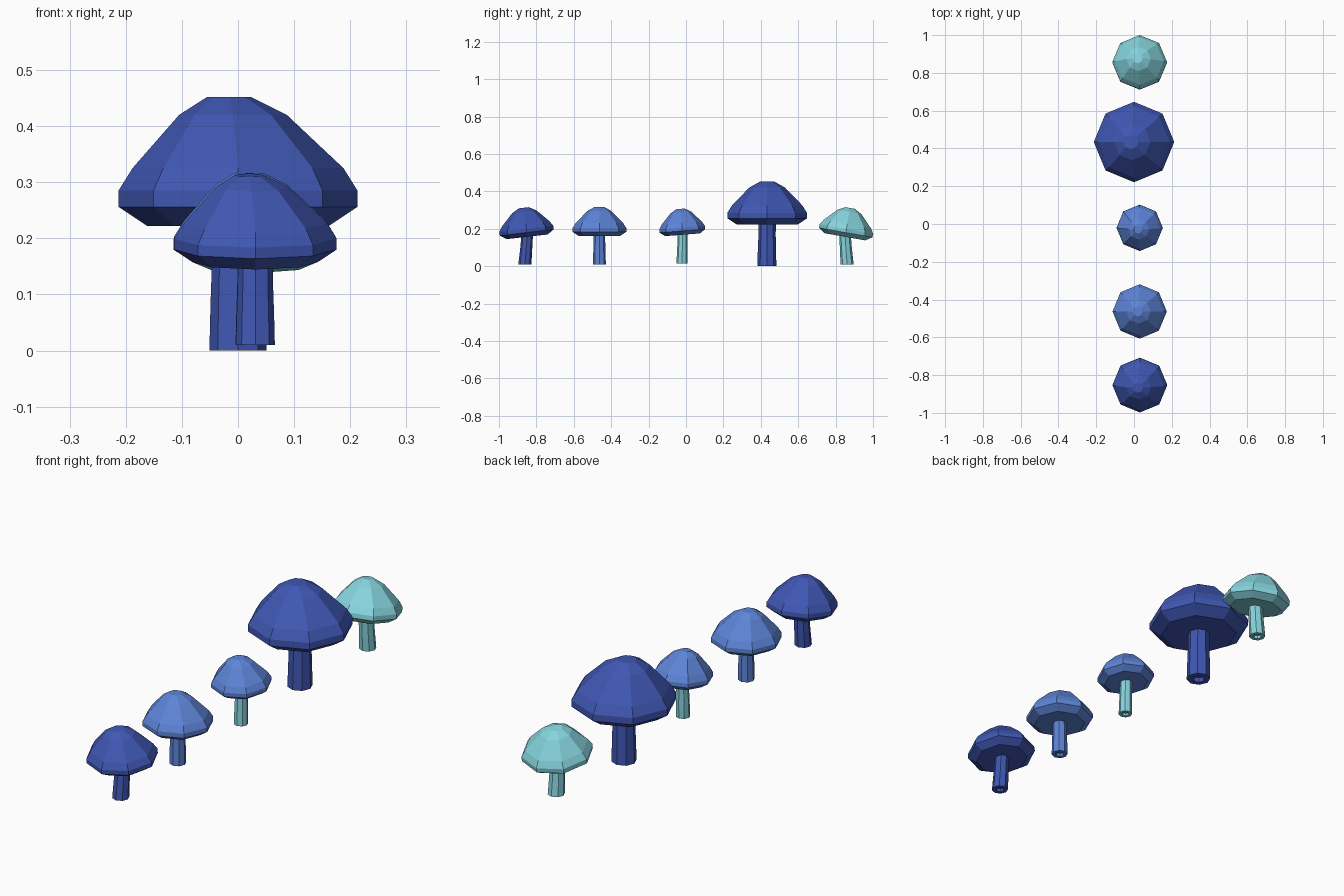
import bpy, bmesh, math
from mathutils import Matrix, Vector

if "Cube" in bpy.data.objects:
    bpy.data.objects.remove(bpy.data.objects["Cube"])


def material(name, rgb):
    m = bpy.data.materials.new(name)
    m.diffuse_color = (*rgb, 1)
    m.use_nodes = True
    m.node_tree.nodes["Principled BSDF"].inputs["Base Color"].default_value = m.diffuse_color
    return m


DARK = material("deep_blue", (0.05, 0.095, 0.45))
LIGHT = material("light_blue", (0.11, 0.23, 0.68))
TEAL = material("teal", (0.24, 0.66, 0.73))


def rings_object(name, rings, mat, matrix=Matrix()):
    """Skin eight-sided rings given as (x, y, z, radius); both ends are closed."""
    bm = bmesh.new()
    loops = []
    for x, y, z, r in rings:
        loops.append([bm.verts.new(matrix @ Vector((
            x + r * math.cos(k * math.pi / 4),
            y + r * math.sin(k * math.pi / 4), z))) for k in range(8)])
    for a, b in zip(loops, loops[1:]):
        for k in range(8):
            n = (k + 1) % 8
            bm.faces.new((a[k], a[n], b[n], b[k]))
    bm.faces.new(loops[0][::-1])
    bm.faces.new(loops[-1])
    bmesh.ops.recalc_face_normals(bm, faces=bm.faces)
    mesh = bpy.data.meshes.new(name)
    bm.to_mesh(mesh)
    bm.free()
    mesh.materials.append(mat)
    ob = bpy.data.objects.new(name, mesh)
    bpy.context.collection.objects.link(ob)
    return ob


# Full-size cap profile: x shift, y shift, height, radius
CAP = [(0, 0, 0, 0.162), (0, 0, 0.034, 0.213), (0, 0, 0.063, 0.213),
       (0, 0, 0.103, 0.188), (-0.009, 0, 0.198, 0.096), (-0.016, 0, 0.23, 0.039)]


def mushroom(label, x, y, base_z, cap_y, cap_z, scale, tilt, cap_mat, stem_mat, tall=1.0):
    # Cap, tilted about the x axis
    place = (Matrix.Translation((x, cap_y, cap_z))
             @ Matrix.Rotation(math.radians(tilt), 4, 'X')
             @ Matrix.Diagonal((scale, scale, scale * tall, 1)))
    rings_object(label + "_cap", CAP, cap_mat, place)
    # Stem, bending towards the cap, with a small hollow underneath
    r = 0.051 * scale
    h = cap_z + 0.02 * scale - base_z
    rings = [(x, y, base_z + 0.02 * scale, r * 0.5), (x, y, base_z, r * 0.55)]
    for t, f in ((0, 1.0), (0.35, 0.96), (0.65, 0.91), (1, 0.9)):
        rings.append((x, y + (cap_y - y) * t ** 0.8, base_z + h * t, r * f))
    rings_object(label + "_stem", rings, stem_mat)


# Row of five mushrooms from front to back
mushroom("front_mushroom", 0.031, -0.862, 0.01, -0.849, 0.157, 0.68, 6.5, DARK, DARK)
mushroom("second_mushroom", 0.03, -0.463, 0.01, -0.463, 0.161, 0.675, 0, LIGHT, LIGHT)
mushroom("middle_mushroom", 0.03, -0.022, 0.015, -0.018, 0.168, 0.575, 4.5, LIGHT, TEAL, 1.05)
mushroom("large_mushroom", 0, 0.432, 0, 0.434, 0.222, 1.0, 0, DARK, DARK)
mushroom("back_mushroom", 0.03, 0.862, 0.01, 0.85, 0.157, 0.68, -10, TEAL, TEAL)
